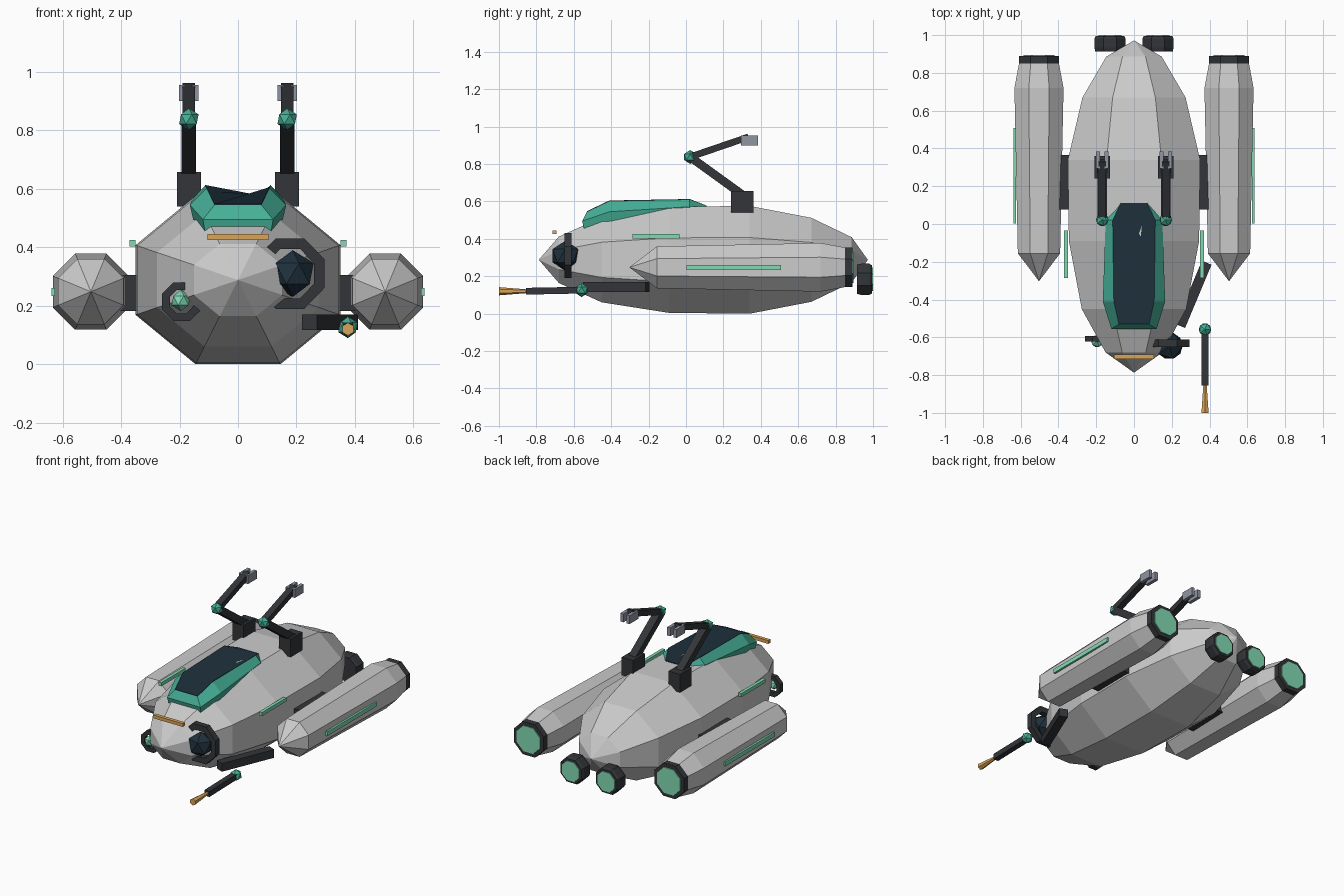
import bpy, bmesh
from math import cos, sin, pi
from mathutils import Vector, Matrix

if "Cube" in bpy.data.objects:
    bpy.data.objects.remove(bpy.data.objects["Cube"])


def mat(name, *rgb):
    m = bpy.data.materials.new(name)
    m.diffuse_color = (*rgb, 1)
    m.use_nodes = True
    m.node_tree.nodes["Principled BSDF"].inputs["Base Color"].default_value = m.diffuse_color
    return m


DARK = mat("dark_metal", .032, .035, .04)
TEAL = mat("teal", .06, .43, .31)
MINT = mat("mint_light", .22, .70, .45)
NAVY = mat("dark_glass", .013, .03, .045)
AMBER = mat("amber", .70, .38, .10)
STEEL = mat("claw_steel", .28, .30, .36)


def finish(name, bm, m=None):
    bmesh.ops.recalc_face_normals(bm, faces=bm.faces)
    me = bpy.data.meshes.new(name)
    bm.to_mesh(me)
    bm.free()
    if m:
        me.materials.append(m)
    ob = bpy.data.objects.new(name, me)
    bpy.context.collection.objects.link(ob)
    return ob


def loft(name, rings, m=None, closed=False):
    """Skin a list of rings; a one-point ring is a tip."""
    bm = bmesh.new()
    vs = [[bm.verts.new(p) for p in r] for r in rings]
    pairs = list(zip(vs, vs[1:])) + ([(vs[-1], vs[0])] if closed else [])
    for a, b in pairs:
        n = max(len(a), len(b))
        for i in range(n):
            j = (i + 1) % n
            if len(a) == 1:
                bm.faces.new((a[0], b[j], b[i]))
            elif len(b) == 1:
                bm.faces.new((a[i], a[j], b[0]))
            else:
                bm.faces.new((a[i], a[j], b[j], b[i]))
    if not closed:
        for r in (vs[0], vs[-1]):
            if len(r) > 2:
                bm.faces.new(r)
    return finish(name, bm, m)


def spun(name, profile, c, m=None, sx=1, sz=1, n=8, closed=False):
    """Flat-topped n-gon sections along y; profile is (y, apothem)."""
    rings = []
    for y, r in profile:
        k = r / cos(pi / n)
        angs = [2 * pi * (i + .5) / n for i in range(n)] if r else [0]
        rings.append([(c[0] + sx * k * cos(a), y, c[1] + sz * k * sin(a)) for a in angs])
    return loft(name, rings, m, closed)


def box(name, lo, hi, m=None):
    bm = bmesh.new()
    lo, hi = Vector(lo), Vector(hi)
    bmesh.ops.create_cube(bm, size=1, matrix=Matrix.Translation((lo + hi) / 2)
                          @ Matrix.Diagonal((*(hi - lo), 1)))
    return finish(name, bm, m)


def beam(name, a, b, w, h, m=None):
    """Rectangular bar from a to b, w wide and h thick."""
    a, b = Vector(a), Vector(b)
    d = (b - a).normalized()
    side = d.cross(Vector((0, 0, 1))).normalized() * w / 2
    up = side.cross(d).normalized() * h / 2
    return loft(name, [[p + side + up, p - side + up, p - side - up, p + side - up]
                       for p in (a, b)], m)


def ball(name, c, r, m):
    bm = bmesh.new()
    bmesh.ops.create_icosphere(bm, subdivisions=1, radius=r, matrix=Matrix.Translation(c))
    return finish(name, bm, m)


# Hull
spun("hull", [(-.787, 0), (-.68, .43), (-.45, .79), (-.09, .985), (.34, 1),
              (.67, .78), (.886, .42), (.972, 0)], (0, .288), sx=.35, sz=.288)

# Canopy: teal frame around dark glass; stations are (half width, y, z)
def outline(st):
    return [(x, y, z) for x, y, z in st] + [(-x, y, z) for x, y, z in reversed(st)]


glass = outline([(.08, -.53, .545), (.107, -.41, .602), (.113, .02, .61), (.07, .11, .575)])
rim = outline([(.12, -.555, .495), (.165, -.41, .545), (.15, .02, .572), (.08, .11, .555)])
foot = [(x * .9, y * .97, z - .07) for x, y, z in rim]
loft("canopy_frame", [foot, rim, glass], TEAL)
loft("canopy_glass", [[(x, y, z - .02) for x, y, z in glass],
                      [(x, y, z + .003) for x, y, z in glass]], NAVY)

for s, tag in ((-1, "left"), (1, "right")):
    # Side pods with nozzles, pylons and light strips
    spun(tag + "_pod", [(-.303, 0), (-.155, .112), (.72, .13), (.86, .104)], (s * .503, .248))
    spun(tag + "_pod_nozzle", [(.845, .106), (.89, .106)], (s * .503, .248), DARK)
    spun(tag + "_pod_glow", [(.87, .083), (.896, .083)], (s * .503, .248), MINT)
    xs = sorted((s * .28, s * .42))
    box(tag + "_pylon", (xs[0], .077, .182), (xs[1], .365, .305), DARK)
    xs = sorted((s * .625, s * .638))
    box(tag + "_pod_light", (xs[0], .003, .234), (xs[1], .508, .261), MINT)
    xs = sorted((s * .35, s * .371))
    box(tag + "_hull_light", (xs[0], -.285, .402), (xs[1], -.035, .425), MINT)

    # Main engines
    spun(tag + "_engine", [(.913, .078), (.935, .083), (.98, .083), (.995, .075)],
         (s * .127, .184), DARK)
    spun(tag + "_engine_glow", [(.97, .062), (1.0, .062)], (s * .127, .184), MINT)

    # Folded roof arms
    x = s * .168
    elbow = (x, .022, .838)
    box(tag + "_arm_base", (x - .041, .24, .54), (x + .041, .36, .657), DARK)
    beam(tag + "_lower_arm", (x, .31, .63), elbow, .05, .045, DARK)
    ball(tag + "_elbow", elbow, .037, TEAL)
    beam(tag + "_upper_arm", elbow, (x, .335, .945), .042, .036, DARK)
    for o in (-.022, .022):
        box(tag + "_claw", (x + o - .011, .295, .9), (x + o + .011, .385, .954), STEEL)

# Nose light bar
box("nose_light", (-.105, -.715, .425), (.105, -.692, .446), AMBER)

# Sensor eyes in square-section rings
spun("large_eye_ring", [(-.65, .082), (-.65, .117), (-.612, .117), (-.612, .082)],
     (.178, .31), DARK, sz=1.03, closed=True)
ball("large_eye", (.187, -.645, .31), .08, NAVY)
spun("small_eye_ring", [(-.623, .04), (-.623, .066), (-.592, .066), (-.592, .04)],
     (-.193, .214), DARK, closed=True)
ball("small_eye", (-.195, -.62, .218), .036, MINT)

# Cutting tool arm
beam("tool_upper_arm", (.385, -.205, .143), (.245, -.54, .143), .055, .053, DARK)
ball("tool_joint", (.376, -.558, .126), .037, TEAL)
beam("tool_forearm", (.376, -.558, .126), (.376, -.855, .12), .036, .036, DARK)
spun("tool_tip", [(-.84, .008), (-1.0, .019)], (.376, .12), AMBER, n=6)
